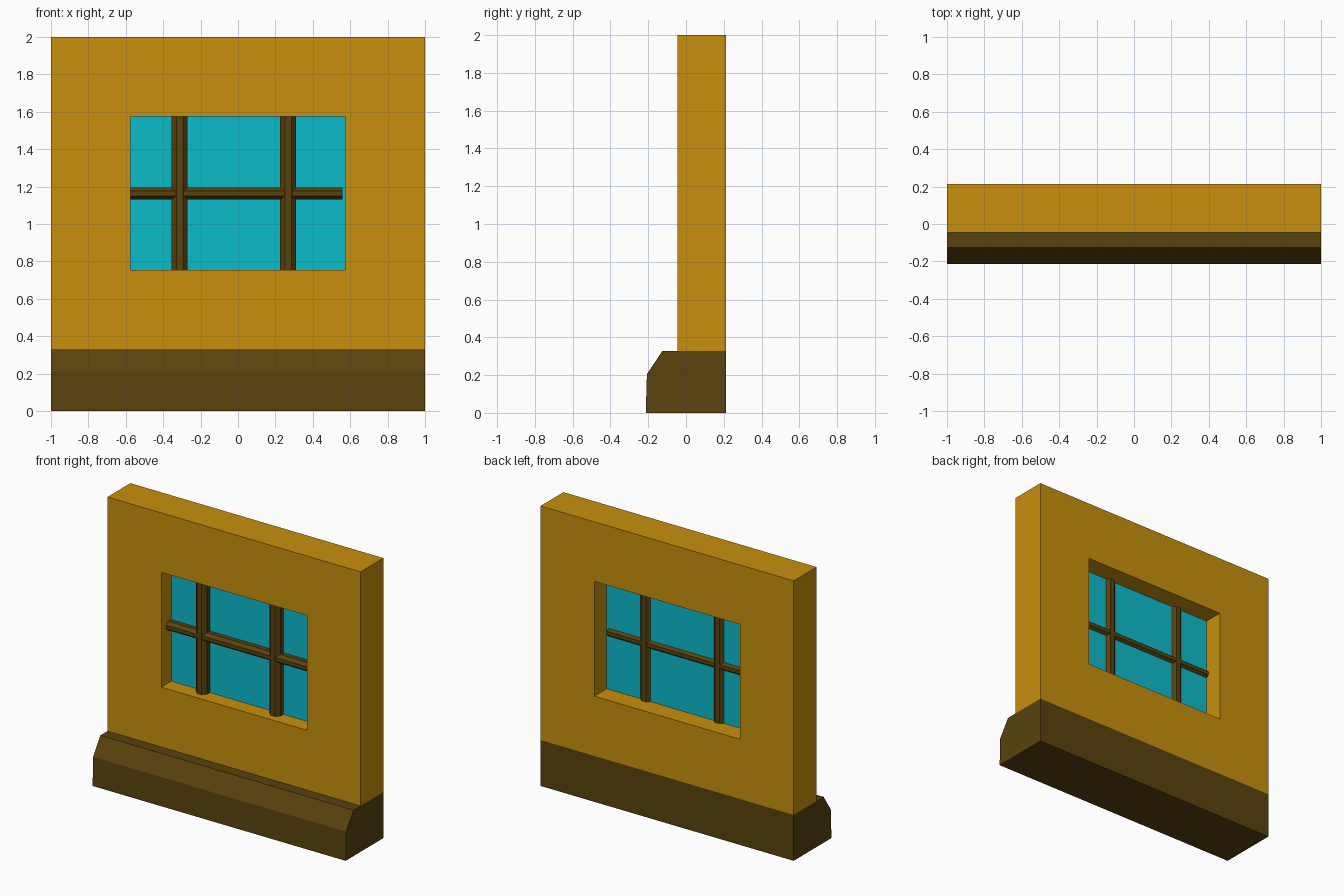
import bpy
import bmesh
import math
from mathutils import Vector

if "Cube" in bpy.data.objects:
    bpy.data.objects.remove(bpy.data.objects["Cube"])


def material(name, color):
    m = bpy.data.materials.new(name)
    m.diffuse_color = (*color, 1)
    m.use_nodes = True
    m.node_tree.nodes["Principled BSDF"].inputs["Base Color"].default_value = m.diffuse_color
    return m


PLASTER = material("ochre_plaster", (0.58, 0.28, 0.004))
WOOD = material("dark_wood", (0.10, 0.055, 0.004))
GLASS = material("blue_glass", (0.004, 0.50, 0.60))


def prism(name, ring, sweep, mat):
    """Closed solid made by sweeping a ring of points along a vector."""
    bm = bmesh.new()
    face = bm.faces.new([bm.verts.new(p) for p in ring])
    ext = bmesh.ops.extrude_face_region(bm, geom=[face], use_keep_orig=True)
    moved = [g for g in ext["geom"] if isinstance(g, bmesh.types.BMVert)]
    bmesh.ops.translate(bm, verts=moved, vec=Vector(sweep))
    bmesh.ops.recalc_face_normals(bm, faces=bm.faces)
    mesh = bpy.data.meshes.new(name)
    bm.to_mesh(mesh)
    bm.free()
    mesh.materials.append(mat)
    ob = bpy.data.objects.new(name, mesh)
    bpy.context.collection.objects.link(ob)
    return ob


def box(name, x0, x1, y0, y1, z0, z1, mat):
    ring = [(x0, y0, z0), (x1, y0, z0), (x1, y1, z0), (x0, y1, z0)]
    return prism(name, ring, (0, 0, z1 - z0), mat)


def octagon(half_a, half_b):
    """Flat-sided octagon with the given half widths."""
    k = 1 / math.cos(math.pi / 8)
    angles = [math.pi / 8 + i * math.pi / 4 for i in range(8)]
    return [(half_a * k * math.cos(a), half_b * k * math.sin(a)) for a in angles]


# Window opening and wall planes
LEFT, RIGHT, SILL, HEAD = -0.575, 0.575, 0.755, 1.575
FRONT, BACK, BASE_TOP = -0.045, 0.213, 0.328
BAR_Y = 0.052

# Wall with the window cut through it
wall = box("wall", -1, 1, FRONT, BACK, BASE_TOP, 2, PLASTER)
cutter = box("window_cutter", LEFT, RIGHT, -0.5, 0.5, SILL, HEAD, PLASTER)
cutter.hide_render = True
mod = wall.modifiers.new("window_opening", "BOOLEAN")
mod.operation = "DIFFERENCE"
mod.solver = "EXACT"
mod.object = cutter
bpy.context.view_layer.objects.active = wall
bpy.ops.object.modifier_apply(modifier=mod.name)
bpy.data.objects.remove(cutter)

# Plinth with a sloped front shoulder
profile = [(-0.213, 0), (BACK, 0), (BACK, BASE_TOP), (-0.125, BASE_TOP), (-0.207, 0.205)]
prism("plinth", [(-1, y, z) for y, z in profile], (2, 0, 0), WOOD)

# Glass pane
box("glass_pane", LEFT, RIGHT, 0.068, 0.074, SILL, HEAD, GLASS)

# Upright glazing bars
for side, x in (("left", -0.312), ("right", 0.268)):
    ring = [(x + a, BAR_Y + b, SILL) for a, b in octagon(0.043, 0.043)]
    prism(f"{side}_upright_bar", ring, (0, 0, HEAD - SILL), WOOD)

# Horizontal glazing bar, stopping just short of the right jamb
ring = [(LEFT, BAR_Y + a, 1.163 + b) for a, b in octagon(0.041, 0.032)]
prism("cross_bar", ring, (0.56 - LEFT, 0, 0), WOOD)
